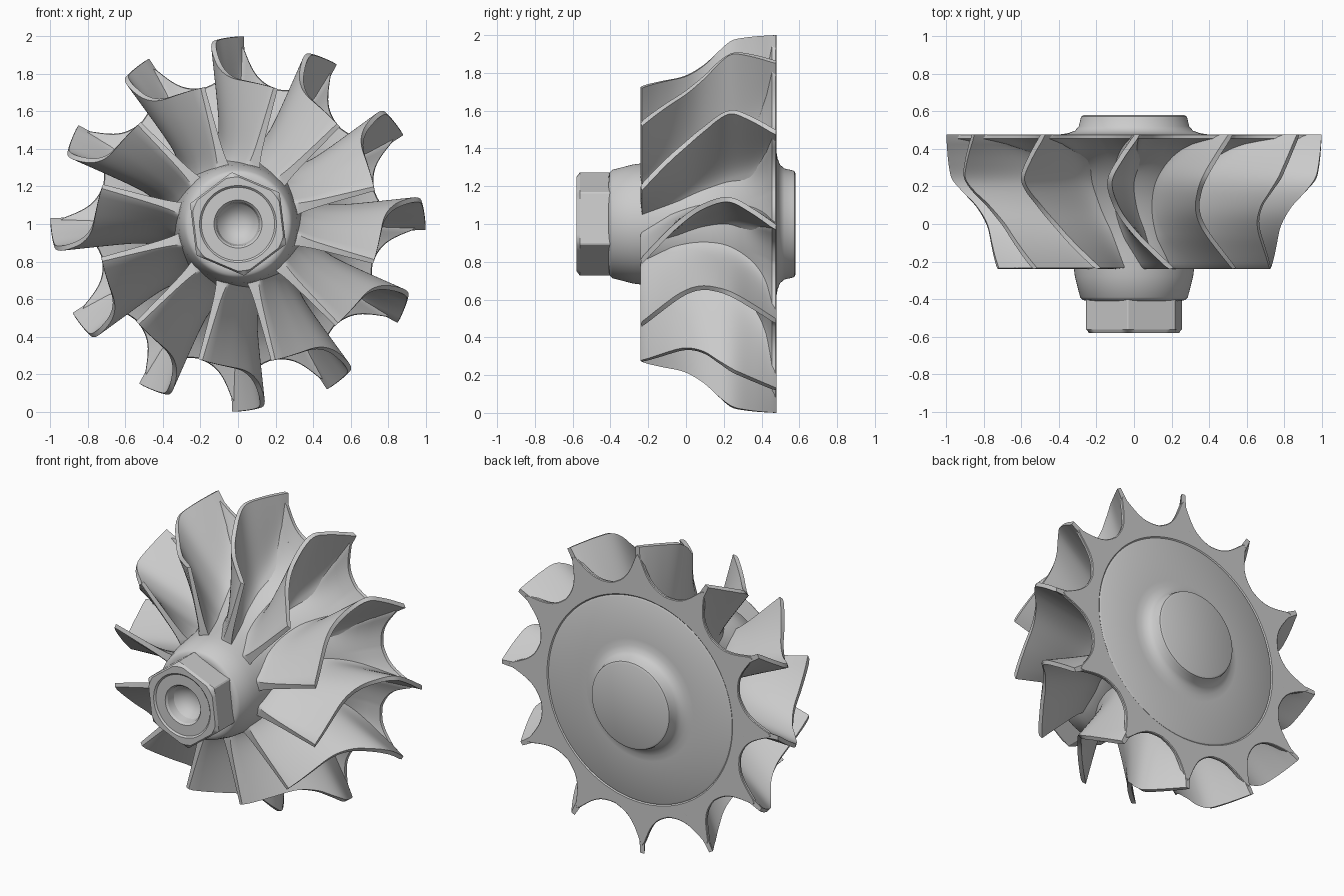
import bpy, bmesh
from math import sin, cos, pi, radians, degrees, exp, hypot

if "Cube" in bpy.data.objects:
    bpy.data.objects.remove(bpy.data.objects["Cube"])

BLADES = 12
CENTRE = (0, 0, 1)   # wheel axis runs along y through this point


def curve(table, x):
    """Smooth (Catmull-Rom) lookup through (x, value) pairs."""
    n = len(table)
    i = 0
    while i < n - 2 and x > table[i + 1][0]:
        i += 1

    def slope(k):
        a, b = table[max(k - 1, 0)], table[min(k + 1, n - 1)]
        return (b[1] - a[1]) / (b[0] - a[0])
    (x0, v0), (x1, v1) = table[i], table[i + 1]
    d = x1 - x0
    t = min(max((x - x0) / d, 0), 1)
    return ((2*t**3 - 3*t*t + 1) * v0 + (t**3 - 2*t*t + t) * d * slope(i)
            + (3*t*t - 2*t**3) * v1 + (t**3 - t*t) * d * slope(i + 1))


def make_object(name, bm, angle=35):
    bmesh.ops.remove_doubles(bm, verts=bm.verts, dist=0.0001)
    bmesh.ops.recalc_face_normals(bm, faces=bm.faces)
    mesh = bpy.data.meshes.new(name)
    bm.to_mesh(mesh)
    bm.free()
    ob = bpy.data.objects.new(name, mesh)
    bpy.context.collection.objects.link(ob)
    ob.location = CENTRE
    bpy.ops.object.select_all(action='DESELECT')
    ob.select_set(True)
    bpy.context.view_layer.objects.active = ob
    bpy.ops.object.shade_smooth_by_angle(angle=radians(angle))
    return ob


def loft(name, rings, n, angle=35):
    """Rings of (y, radius); radius is a number or a function of the angle."""
    bm = bmesh.new()
    rows = []
    for y, r in rings:
        row = []
        for i in range(n):
            a = 2 * pi * i / n
            q = r(a) if callable(r) else r
            row.append(bm.verts.new((q * cos(a), y, q * sin(a))))
        rows.append(row)
    for A, B in zip(rows, rows[1:]):
        for i in range(n):
            j = (i + 1) % n
            bm.faces.new((A[i], A[j], B[j], B[i]))
    return make_object(name, bm, angle)


# Blade sweep (degrees), outer edge and hub profile, all along y
SWEEP = [(-.24, -15.5), (-.15, -8), (-.05, -0.5), (.05, 5), (.15, 7.5),
         (.24, 7.5), (.35, 4), (.475, -1)]
OUTER = [(-.24, .75), (-.1, .762), (0, .785), (.1, .85), (.17, .92),
         (.24, .975), (.3, .988), (.475, 1.0)]
HUB = [(-.24, .32), (-.05, .345), (.12, .395), (.25, .465), (.34, .545),
       (.41, .635), (.44, .69), (.455, .735), (.475, .74)]
BACK = .478


# Hub with scalloped back disc: the rim grows a pointed spike behind each blade
def spiked(r, weight):
    step = 360 / BLADES

    def radius(a):
        d = (degrees(a) + 1 + step / 2) % step - step / 2
        return r + weight * .26 * exp(-(d * d + .6) ** .5 / 4.2)
    return radius


rings = [(-.40, 0), (-.41, .25), (-.405, .272), (-.39, .287), (-.28, .315)]
for k in range(25):
    y = -.24 + .695 * k / 24
    w = max(0, (y - .30) / .155) ** 2.2
    rings.append((y, spiked(curve(HUB, y), w)))
rings += [(BACK - .004, spiked(.74, 1)), (BACK, spiked(.735, .98)),
          (BACK, .672), (BACK - .006, .665), (BACK, .655)]
# Raised rear boss
rings += [(BACK, .39), (.484, .35), (.497, .315), (.52, .294), (.56, .285),
          (.574, .28), (.58, .268), (.58, 0)]
loft("hub_and_back_disc", rings, 360)


# Hexagonal front nut with a countersunk centre hole
def hexagon(circumradius, limit=9):
    def radius(a):
        d = (a - radians(97)) % (pi / 3) - pi / 6
        return min(circumradius * cos(pi / 6) / cos(d), limit)
    return radius


loft("hex_nut", [(-.38, 0), (-.38, hexagon(.278)), (-.562, hexagon(.278)),
                 (-.58, hexagon(.268, .25)), (-.58, .205), (-.570, .195),
                 (-.570, .128), (-.558, .118), (-.51, .108), (-.475, .08),
                 (-.455, .04), (-.45, 0)], 180, 25)


# One curved blade, thick at the root and thin at the outer edge
def blade_mesh():
    bm = bmesh.new()
    ns, nt = 32, 16
    sides = []
    for side in (-1, 1):
        grid = []
        for i in range(ns + 1):
            y = -.24 + (BACK + .24) * i / ns
            phi = radians(90 + curve(SWEEP, y))
            turn = radians(curve(SWEEP, y + .005) - curve(SWEEP, y - .005)) / .01
            r0, r1 = curve(HUB, y) - .03, curve(OUTER, y)
            row = []
            for j in range(nt + 1):
                t = j / nt
                r = r0 + (r1 - r0) * t
                front = min(1, .45 + (y + .24) * 3)
                h = .013 + front * (.016 * (1 - t) + .045 * exp(-(r - r0) / .06))
                slope = r * turn
                m = side * h / hypot(1, slope)
                yy = min(max(y - m * slope, -.24), BACK)
                row.append(bm.verts.new((r * cos(phi) - m * sin(phi), yy,
                                         r * sin(phi) + m * cos(phi))))
            grid.append(row)
        for i in range(ns):
            for j in range(nt):
                bm.faces.new((grid[i][j], grid[i + 1][j],
                              grid[i + 1][j + 1], grid[i][j + 1]))
        sides.append(grid)

    def border(g):
        return (g[0] + [g[i][nt] for i in range(1, ns + 1)]
                + g[ns][nt - 1::-1] + [g[i][0] for i in range(ns - 1, 0, -1)])
    A, B = border(sides[0]), border(sides[1])
    for k in range(len(A)):
        n = (k + 1) % len(A)
        bm.faces.new((A[k], A[n], B[n], B[k]))
    return bm


first = make_object("blade_1", blade_mesh(), 40)
for k in range(1, BLADES):
    ob = first.copy()
    ob.name = f"blade_{k + 1}"
    ob.rotation_euler = (0, 2 * pi * k / BLADES, 0)
    bpy.context.collection.objects.link(ob)
